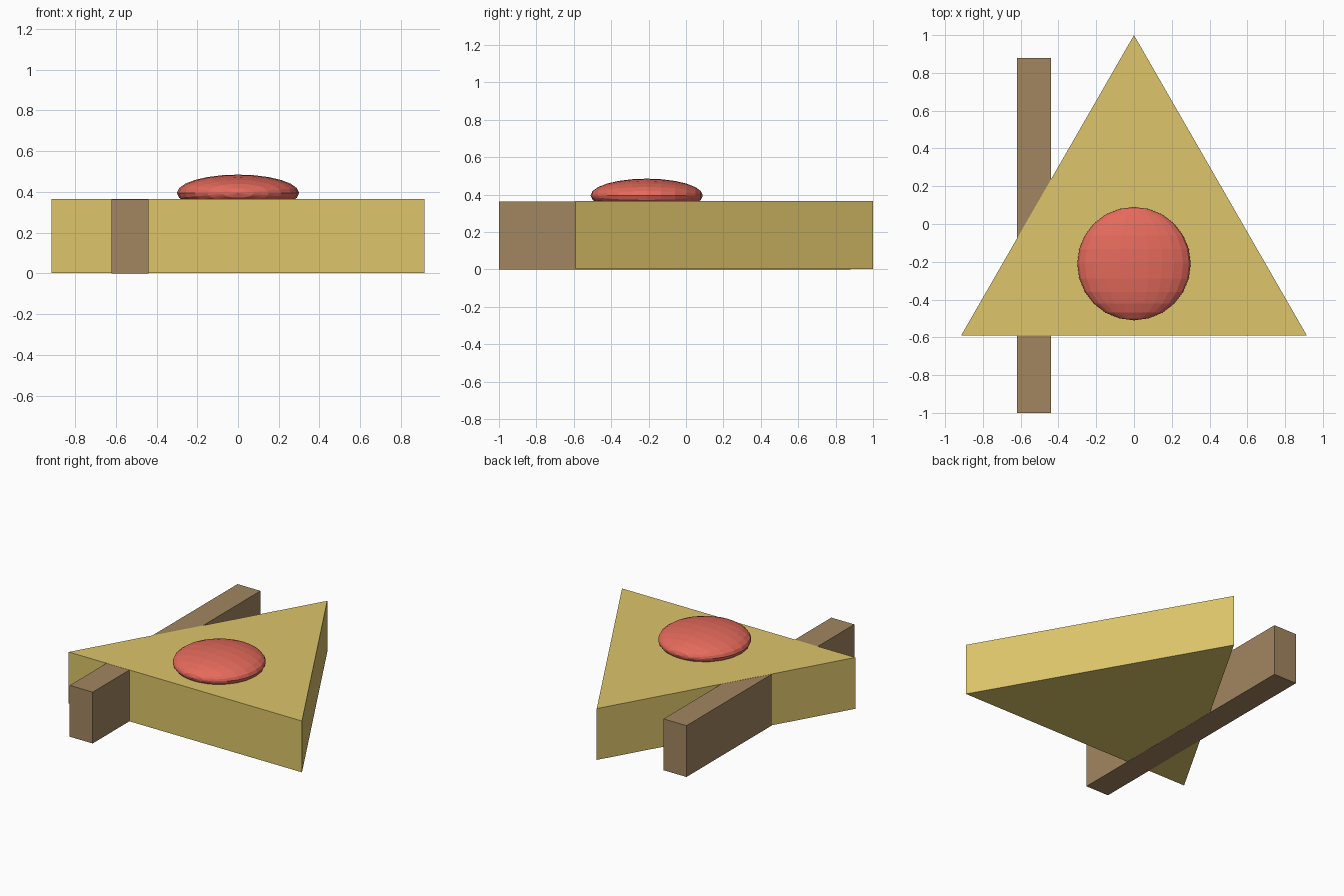
import bpy
import bmesh
from math import pi
from mathutils import Matrix

cube = bpy.data.objects.get("Cube")
if cube:
    bpy.data.objects.remove(cube, do_unlink=True)


def material(name, srgb):
    color = [((c / 255 + 0.055) / 1.055) ** 2.4 for c in srgb] + [1]
    mat = bpy.data.materials.new(name)
    mat.use_nodes = True
    mat.diffuse_color = color
    mat.node_tree.nodes["Principled BSDF"].inputs["Base Color"].default_value = color
    return mat


def add_object(name, bm, mat):
    bmesh.ops.recalc_face_normals(bm, faces=bm.faces)
    mesh = bpy.data.meshes.new(name)
    bm.to_mesh(mesh)
    bm.free()
    mesh.materials.append(mat)
    obj = bpy.data.objects.new(name, mesh)
    bpy.context.collection.objects.link(obj)
    return obj


def prism(name, outline, bottom, top, mat):
    bm = bmesh.new()
    base = bm.faces.new([bm.verts.new((x, y, bottom)) for x, y in outline])
    result = bmesh.ops.extrude_face_region(bm, geom=[base])
    verts = [v for v in result["geom"] if isinstance(v, bmesh.types.BMVert)]
    bmesh.ops.translate(bm, verts=verts, vec=(0, 0, top - bottom))
    return add_object(name, bm, mat)


gold = material("gold", (221, 197, 106))
brown = material("brown", (162, 134, 96))
red = material("coral red", (229, 106, 92))

# Triangular slab, with the bar running through it almost flush
prism("triangle_slab", [(-0.915, -0.59), (0.915, -0.59), (0, 1)], 0.001, 0.365, gold)
prism("long_bar", [(-0.62, -1), (-0.44, -1), (-0.44, 0.88), (-0.62, 0.88)], 0, 0.364, brown)

# Flattened faceted dome, its poles lying front to back
bm = bmesh.new()
bmesh.ops.create_uvsphere(bm, u_segments=24, v_segments=12, radius=0.3)
bmesh.ops.rotate(bm, verts=bm.verts, matrix=Matrix.Rotation(pi / 2, 3, "X"))
bmesh.ops.scale(bm, verts=bm.verts, vec=(1, 1, 0.3))
dome = add_object("dome", bm, red)
dome.location = (0, -0.21, 0.395)
